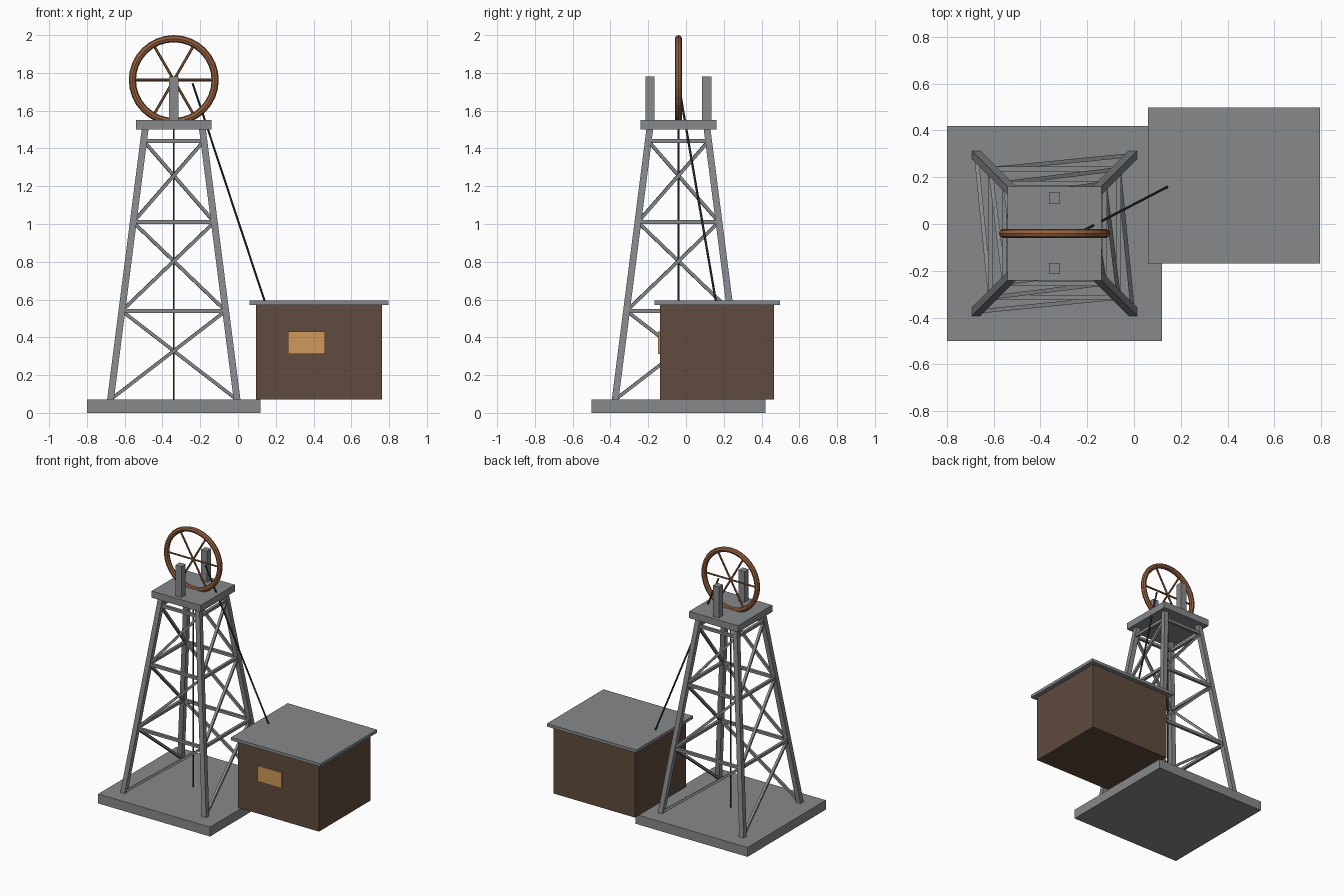
import bpy, bmesh, math
from mathutils import Vector

cube = bpy.data.objects.get("Cube")
if cube:
    bpy.data.objects.remove(cube, do_unlink=True)


def material(name, rgb):
    m = bpy.data.materials.new(name)
    m.use_nodes = True
    m.diffuse_color = (*rgb, 1)
    bsdf = next(n for n in m.node_tree.nodes if n.type == "BSDF_PRINCIPLED")
    bsdf.inputs["Base Color"].default_value = (*rgb, 1)
    return m


steel = material("steel grey", (0.24, 0.25, 0.26))
rust = material("rust brown", (0.30, 0.12, 0.05))
timber = material("dark timber", (0.115, 0.07, 0.048))
amber = material("amber window", (0.62, 0.32, 0.10))
cable = material("dark cable", (0.04, 0.042, 0.045))

CX, CY = -0.34, -0.04          # tower axis
BASE, TOP = 0.07, 1.50         # foot and head of the legs
HUB = Vector((CX, CY, 1.762))


def finish(name, bm, mat):
    bmesh.ops.recalc_face_normals(bm, faces=bm.faces)
    mesh = bpy.data.meshes.new(name)
    bm.to_mesh(mesh)
    bm.free()
    mesh.materials.append(mat)
    ob = bpy.data.objects.new(name, mesh)
    bpy.context.collection.objects.link(ob)
    return ob


def box(name, lo, hi, mat):
    bm = bmesh.new()
    bmesh.ops.create_cube(bm, size=1)
    for v in bm.verts:
        v.co = [h if c > 0 else l for c, l, h in zip(v.co, lo, hi)]
    return finish(name, bm, mat)


def rod(name, a, b, radius, sides, mat):
    """Straight prism from a to b; four sides give a square bar."""
    a, b = Vector(a), Vector(b)
    bm = bmesh.new()
    bmesh.ops.create_cone(bm, cap_ends=True, segments=sides, radius1=radius,
                          radius2=radius, depth=(b - a).length)
    if sides == 4:
        bmesh.ops.rotate(bm, verts=bm.verts, matrix=Vector((1, 0, 0)).rotation_difference(
            Vector((1, 1, 0))).to_matrix())
    ob = finish(name, bm, mat)
    ob.rotation_mode = "QUATERNION"
    ob.rotation_quaternion = (b - a).to_track_quat("Z", "Y")
    ob.location = (a + b) / 2
    return ob


def half_width(z):
    return 0.335 - (z - BASE) * 0.183 / (TOP - BASE)


CORNERS = [(-1, -1), (1, -1), (1, 1), (-1, 1)]


def on_leg(i, z):
    sx, sy = CORNERS[i % 4]
    return Vector((CX + sx * half_width(z), CY + sy * half_width(z), z))


# Foundation slab and head platform
box("foundation", (-0.80, -0.50, 0), (0.12, 0.42, BASE), steel)
box("head_platform", (-0.541, -0.241, TOP), (-0.139, 0.161, 1.55), steel)

# Leaning legs with level ends
for i in range(4):
    bm = bmesh.new()
    bmesh.ops.create_cube(bm, size=0.036)
    for v in bm.verts:
        z = TOP if v.co.z > 0 else BASE
        v.co = on_leg(i, z) + Vector((v.co.x, v.co.y, 0))
    finish(f"leg_{i + 1}", bm, steel)

# Ring beams, and one diagonal per bay on every face
levels = [BASE, 0.54, 1.01, 1.44]
for i in range(4):
    for k, (low, high) in enumerate(zip(levels, levels[1:])):
        rod(f"ring_beam_{i + 1}_{k + 1}", on_leg(i, high), on_leg(i + 1, high), 0.0145, 4, steel)
        rod(f"diagonal_{i + 1}_{k + 1}", on_leg(i, low), on_leg(i + 1, high), 0.0125, 4, steel)

# Wheel posts
for side, name in ((-1, "front_post"), (1, "back_post")):
    y = CY + side * 0.15
    box(name, (CX - 0.024, y - 0.024, 1.55), (CX + 0.024, y + 0.024, 1.78), steel)

# Wheel rim: an octagonal section spun about the hub
bm = bmesh.new()
ring = []
for i in range(8):
    t = math.tau * i / 8
    ring.append(bm.verts.new(HUB + Vector((0.219 + 0.019 * math.cos(t), 0.019 * math.sin(t), 0))))
edges = [bm.edges.new((ring[i], ring[(i + 1) % 8])) for i in range(8)]
bmesh.ops.spin(bm, geom=ring + edges, cent=HUB, axis=(0, 1, 0), angle=math.tau,
               steps=32, use_merge=True)
bmesh.ops.remove_doubles(bm, verts=bm.verts, dist=0.0005)
finish("wheel_rim", bm, rust)

# Spokes across the wheel
for i in range(3):
    t = math.pi * i / 3
    arm = Vector((math.cos(t), 0, math.sin(t))) * 0.215
    rod(f"spoke_{i + 1}", HUB - arm, HUB + arm, 0.007, 6, rust)

# Hoisting cables
rod("shaft_cable", (CX, CY, BASE), (CX, CY, 1.55), 0.005, 6, cable)
rod("winch_cable", (-0.24, CY, 1.745), (0.145, 0.16, 0.58), 0.006, 6, cable)

# Winch house
box("house_walls", (0.095, -0.138, BASE), (0.763, 0.465, 0.572), timber)
box("house_roof", (0.06, -0.168, 0.572), (0.796, 0.498, 0.594), steel)
box("house_window", (0.265, -0.147, 0.313), (0.46, -0.138, 0.43), amber)
